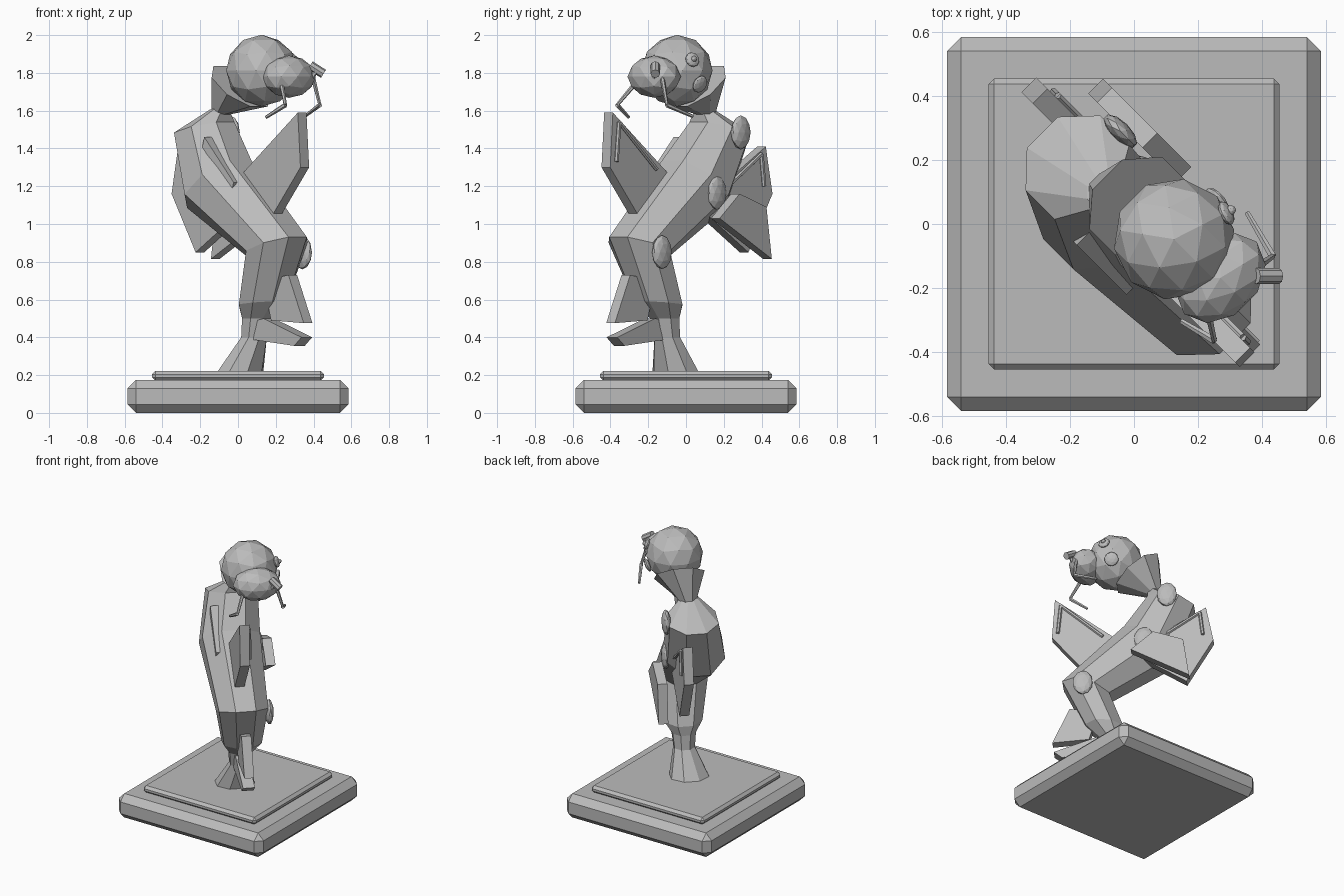
import bpy, bmesh, math
from mathutils import Vector, Matrix

if "Cube" in bpy.data.objects:
    bpy.data.objects.remove(bpy.data.objects["Cube"], do_unlink=True)

stone = bpy.data.materials.new("grey stone")
stone.use_nodes = True
GREY = (0.5, 0.5, 0.5, 1)
stone.diffuse_color = GREY
stone.node_tree.nodes["Principled BSDF"].inputs["Base Color"].default_value = GREY

# The figure is built along its own length (s), width (t) and height, then turned
TURN = Matrix.Rotation(math.radians(-45), 4, "Z")


def finish(name, bm, turn=True):
    bmesh.ops.recalc_face_normals(bm, faces=bm.faces)
    if turn:
        bm.transform(TURN)
    mesh = bpy.data.meshes.new(name)
    bm.to_mesh(mesh)
    bm.free()
    mesh.materials.append(stone)
    obj = bpy.data.objects.new(name, mesh)
    bpy.context.scene.collection.objects.link(obj)


def slab(name, half, low, high, bevel):
    bm = bmesh.new()
    size = Matrix.Diagonal((2 * half, 2 * half, high - low, 1))
    bmesh.ops.create_cube(bm, size=1, matrix=Matrix.Translation((0, 0, (low + high) / 2)) @ size)
    bmesh.ops.bevel(bm, geom=bm.edges[:], offset=bevel, segments=1, affect="EDGES")
    finish(name, bm, turn=False)


def loft(name, rings, sides=8):
    """Rings are (s, t, z, depth, width, tilt in degrees)."""
    bm = bmesh.new()
    loops = []
    for s, t, z, depth, width, tilt in rings:
        tilt = math.radians(tilt)
        loop = []
        for i in range(sides):
            a = math.tau * (i + 0.5) / sides
            d = depth * 1.05 * math.cos(a)
            loop.append(bm.verts.new((s + d * math.cos(tilt), t + width * 1.05 * math.sin(a),
                                      z + d * math.sin(tilt))))
        loops.append(loop)
    for lower, upper in zip(loops, loops[1:]):
        for i in range(sides):
            j = (i + 1) % sides
            bm.faces.new((lower[i], lower[j], upper[j], upper[i]))
    bm.faces.new(loops[0])
    bm.faces.new(loops[-1])
    finish(name, bm)


def fin(name, t, outline, thick=0.065):
    bm = bmesh.new()
    face = bm.faces.new([bm.verts.new((s, t - thick / 2, z)) for s, z in outline])
    new = bmesh.ops.extrude_face_region(bm, geom=[face])["geom"]
    bmesh.ops.translate(bm, vec=(0, thick, 0), verts=[v for v in new if isinstance(v, bmesh.types.BMVert)])
    finish(name, bm)


def ball(name, place, radii, spin=Matrix()):
    bm = bmesh.new()
    bmesh.ops.create_icosphere(bm, subdivisions=2, radius=1)
    bm.transform(Matrix.Translation(place) @ spin @ Matrix.Diagonal((*radii, 1)))
    finish(name, bm)


def rod(name, points, r0, r1, sides=6):
    bm = bmesh.new()
    pts = [Vector(p) for p in points]
    for a, b in zip(pts, pts[1:]):
        d = b - a
        m = Matrix.Translation((a + b) / 2) @ d.to_track_quat("Z", "Y").to_matrix().to_4x4()
        bmesh.ops.create_cone(bm, cap_ends=True, segments=sides, radius1=r0, radius2=r1,
                              depth=d.length, matrix=m)
    finish(name, bm)


# Plinth
slab("plinth_lower", 0.585, 0, 0.175, 0.045)
slab("plinth_upper", 0.455, 0.17, 0.222, 0.018)

# Body with tail foot, bend, back and shoulders
loft("body", [
    (0.05, -0.03, 0.222, 0.11, 0.13, 0),
    (0.13, -0.01, 0.40, 0.07, 0.07, 0),
    (0.15, -0.01, 0.50, 0.08, 0.08, 0),
    (0.195, -0.01, 0.58, 0.13, 0.13, 5),
    (0.32, -0.03, 0.88, 0.17, 0.17, 18),
    (-0.10, -0.04, 1.21, 0.21, 0.20, 38),
    (-0.25, 0.0, 1.50, 0.165, 0.17, 14),
    (-0.14, 0.0, 1.61, 0.05, 0.05, 10),
])

# Flared collar behind the head
loft("collar", [(-0.14, 0.01, 1.58, 0.05, 0.05, 0), (-0.03, 0.05, 1.73, 0.18, 0.165, -38)])

# Fins
fin("chest_fin", -0.05, [(0.53, 1.59), (0.55, 1.30), (0.31, 1.01), (0.08, 0.95), (0.08, 1.24)])
fin("back_fin", 0.075, [(-0.49, 1.41), (-0.54, 1.16), (-0.36, 0.85), (-0.05, 1.05), (-0.12, 1.18)])
fin("left_side_fin", 0.22, [(-0.15, 1.16), (-0.35, 1.09), (-0.39, 0.815), (0.0, 1.03)])
fin("right_side_fin", -0.14, [(-0.08, 1.46), (0.14, 1.22), (0.12, 1.16), (0.08, 1.16), (-0.12, 1.32)])
fin("tail_fin_upper", -0.02, [(0.43, 0.73), (0.545, 0.475), (0.30, 0.49), (0.24, 0.70)])
fin("tail_fin_lower", -0.02, [(0.25, 0.50), (0.535, 0.40), (0.48, 0.355), (0.15, 0.39), (0.15, 0.48)], 0.08)

# Thin ribs on the fins
rod("chest_fin_rib", [(0.51, -0.01, 1.33), (0.49, -0.01, 1.54), (0.21, -0.01, 1.29)], 0.012, 0.012)
rod("back_fin_rib", [(-0.47, 0.115, 1.20), (-0.45, 0.115, 1.37), (-0.17, 0.115, 1.18)], 0.012, 0.012)

# Oval scales along the left flank
for i, place in enumerate([(-0.235, 0.175, 1.485), (-0.08, 0.15, 1.165), (0.33, 0.15, 0.85)]):
    ball(f"flank_scale_{i + 1}", place, (0.068, 0.03, 0.09))

# Head and muzzle
head = Vector((0.122, 0.055, 1.812))
ball("head", head, (0.19, 0.19, 0.19))
ball("muzzle", (0.31, 0.072, 1.78), (0.12, 0.16, 0.112))

# Eyes on the left of the head
for name, place, r in (("eye_upper", (0.18, 0.228, 1.87), 0.04),
                       ("eye_lower", (0.13, 0.235, 1.74), 0.048),
                       ("pupil", (0.183, 0.243, 1.874), 0.016)):
    out = (Vector(place) - head).to_track_quat("Z", "Y").to_matrix().to_4x4()
    ball(name, place, (r, r, 0.018), out)

# Nose peg
rod("nose_peg", [(0.385, 0.155, 1.84), (0.435, 0.205, 1.795)], 0.025, 0.025, 8)
rod("nose_stem", [(0.38, 0.14, 1.75), (0.415, 0.18, 1.82)], 0.014, 0.014)

# Whiskers, one on each side of the muzzle
rod("left_whisker", [(0.37, 0.19, 1.78), (0.378, 0.235, 1.63), (0.225, 0.275, 1.57)], 0.013, 0.009)
rod("right_whisker", [(0.34, -0.02, 1.76), (0.435, -0.08, 1.63), (0.32, -0.11, 1.565)], 0.013, 0.009)
